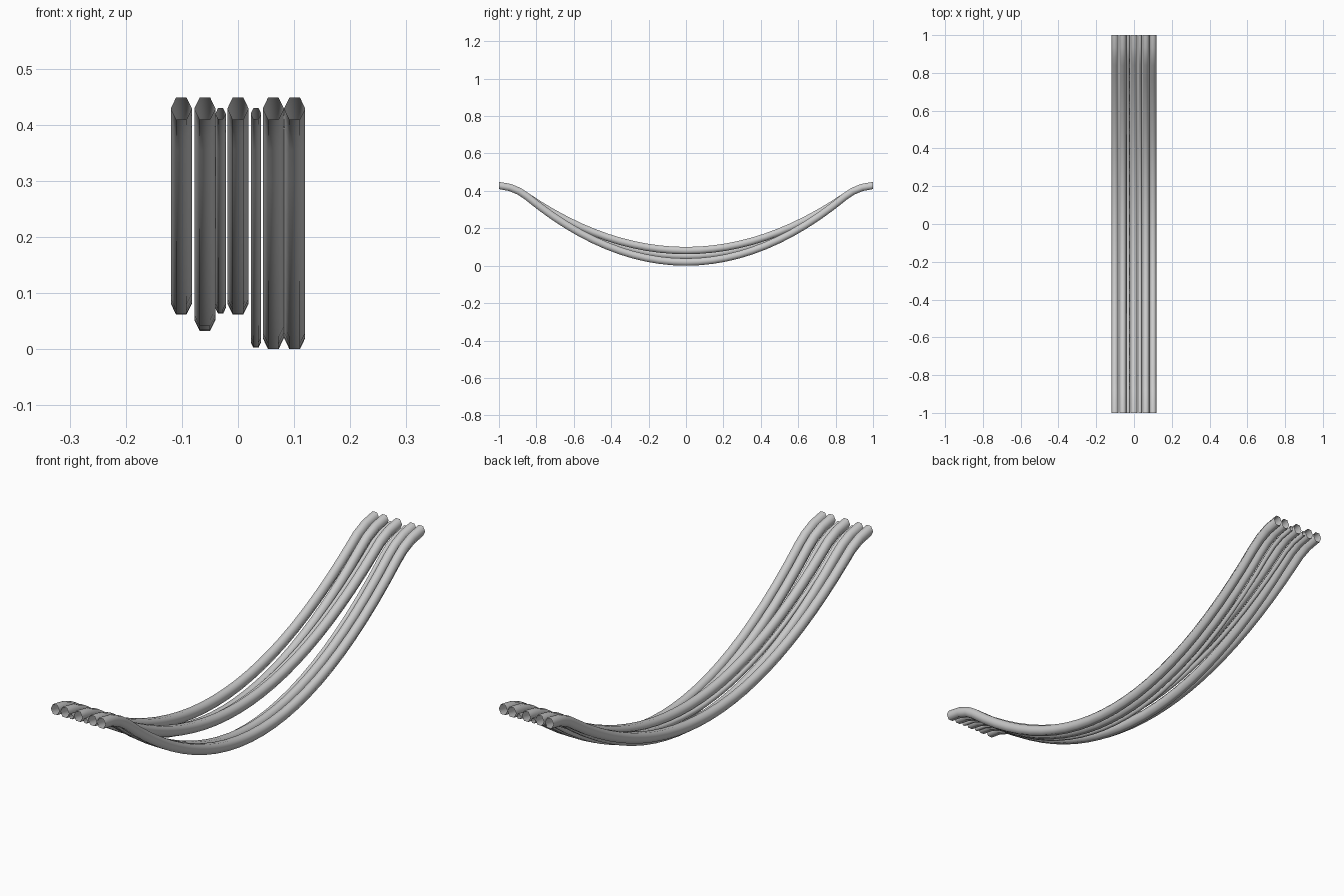
import bpy, bmesh, math
from mathutils import Vector

if "Cube" in bpy.data.objects:
    bpy.data.objects.remove(bpy.data.objects["Cube"])

SIDES = 6
# x centre, radius, end height, centre height at the sag, name
CABLES = [
    (-0.101, 0.0188, 0.429, 0.081, "thick_cable_1"),
    (-0.059, 0.0188, 0.429, 0.052, "thick_cable_2"),
    (-0.031, 0.0092, 0.420, 0.073, "thin_cable_1"),
    (0.000, 0.0188, 0.429, 0.081, "thick_cable_3"),
    (0.032, 0.0092, 0.420, 0.012, "thin_cable_2"),
    (0.063, 0.0188, 0.429, 0.0194, "thick_cable_4"),
    (0.101, 0.0188, 0.429, 0.0194, "thick_cable_5"),
]


def cable_path(x, end_z, low_z):
    """Parabolic sag that levels out at both ends."""
    join_y, join_z = 0.85, end_z - 0.059
    k = (join_z - low_z) / join_y ** 2
    half = [(join_y * i / 12, low_z + k * (join_y * i / 12) ** 2) for i in range(13)]
    half += [(0.89, end_z - 0.032), (0.94, end_z - 0.011), (1.0, end_z)]
    pts = [(-y, z) for y, z in reversed(half[1:])] + half
    return [Vector((x, y, z)) for y, z in pts]


def make_cable(x, r, end_z, low_z, name):
    path = cable_path(x, end_z, low_z)
    bm = bmesh.new()
    rings = []
    for i, p in enumerate(path):
        # end rings stay upright
        if i in (0, len(path) - 1):
            t = Vector((0, 1, 0))
        else:
            t = (path[i + 1] - path[i - 1]).normalized()
        up = Vector((1, 0, 0)).cross(t)
        ring = []
        for s in range(SIDES):
            a = 2 * math.pi * s / SIDES
            off = Vector((1, 0, 0)) * r * math.cos(a) + up * r * 1.19 * math.sin(a)
            ring.append(bm.verts.new(p + off))
        rings.append(ring)
    # open-ended tube
    for a, b in zip(rings, rings[1:]):
        for s in range(SIDES):
            n = (s + 1) % SIDES
            f = bm.faces.new((a[s], a[n], b[n], b[s]))
            f.smooth = True
    bmesh.ops.recalc_face_normals(bm, faces=bm.faces)
    me = bpy.data.meshes.new(name)
    bm.to_mesh(me)
    bm.free()
    bpy.context.collection.objects.link(bpy.data.objects.new(name, me))


for c in CABLES:
    make_cable(*c)
